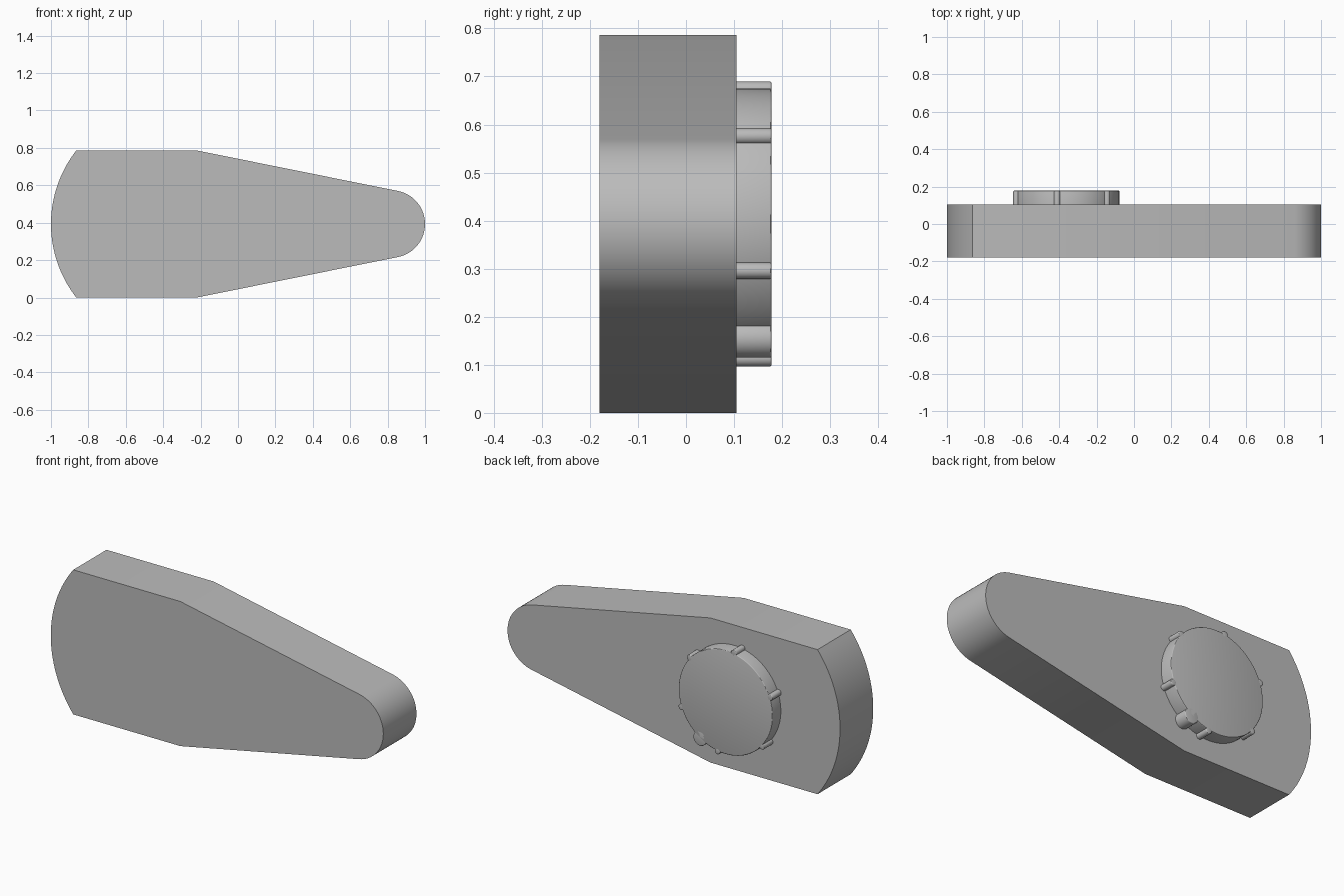
import bpy, bmesh, math
from mathutils import Matrix, Vector

cube = bpy.data.objects.get("Cube")
if cube:
    bpy.data.objects.remove(cube, do_unlink=True)

grey = bpy.data.materials.new("plain grey")
grey.use_nodes = True
grey.diffuse_color = (0.5, 0.5, 0.5, 1)
grey.node_tree.nodes["Principled BSDF"].inputs["Base Color"].default_value = grey.diffuse_color

FRONT, BACK, CAP_BACK = -0.18, 0.105, 0.178
MID = 0.393          # height of the centre line
CAP_X = -0.362


def finish(name, bm):
    bmesh.ops.recalc_face_normals(bm, faces=bm.faces)
    mesh = bpy.data.meshes.new(name)
    bm.to_mesh(mesh)
    bm.free()
    mesh.materials.append(grey)
    obj = bpy.data.objects.new(name, mesh)
    bpy.context.collection.objects.link(obj)
    bpy.ops.object.select_all(action='DESELECT')
    obj.select_set(True)
    bpy.context.view_layer.objects.active = obj
    bpy.ops.object.shade_smooth_by_angle(angle=math.radians(30))
    return obj


def arc(cx, r, start, end, steps):
    angles = [start + (end - start) * i / steps for i in range(steps + 1)]
    return [(cx + r * math.cos(a), MID + r * math.sin(a)) for a in angles]


def boss(name, x, z, r, sides):
    """Short cylinder on the back face with a softly rounded rim."""
    bm = bmesh.new()
    depth = CAP_BACK - BACK + 0.01
    place = Matrix.Translation((x, CAP_BACK - depth / 2, z)) @ Matrix.Rotation(-math.pi / 2, 4, 'X')
    bmesh.ops.create_cone(bm, cap_ends=True, segments=sides, radius1=r, radius2=r,
                          depth=depth, matrix=place)
    rim = [e for e in bm.edges if all(v.co.y > CAP_BACK - 0.001 for v in e.verts)]
    bmesh.ops.bevel(bm, geom=rim, offset=0.004, segments=3, profile=0.5, affect='EDGES')
    return finish(name, bm)


# Tapered housing: rounded nose, straight flanks, shallow curved tail
nose_r, tail_r = 0.18, 0.638
lean = math.atan(0.197)
tail = math.asin(MID / tail_r)
outline = arc(1 - nose_r, nose_r, lean - math.pi / 2, math.pi / 2 - lean, 32)
outline += [(-0.22, 2 * MID)]
outline += arc(tail_r - 1, tail_r, math.pi - tail, math.pi + tail, 32)
outline += [(-0.22, 0)]
bm = bmesh.new()
face = bm.faces.new([bm.verts.new((x, FRONT, z)) for x, z in outline])
ext = bmesh.ops.extrude_face_region(bm, geom=[face])
bmesh.ops.translate(bm, vec=Vector((0, BACK - FRONT, 0)),
                    verts=[g for g in ext["geom"] if isinstance(g, bmesh.types.BMVert)])
finish("housing", bm)

# Round cover with six screw lugs and one larger bump on its rim
boss("round_cover", CAP_X, MID, 0.282, 96)
RIM = 0.284
for i in range(6):
    a = math.radians(40 + 60 * i)
    boss(f"screw_lug_{i + 1}", CAP_X + RIM * math.cos(a), MID + RIM * math.sin(a), 0.017, 24)
a = math.radians(-57)
boss("rim_bump", CAP_X + RIM * math.cos(a), MID + RIM * math.sin(a), 0.04, 32)
